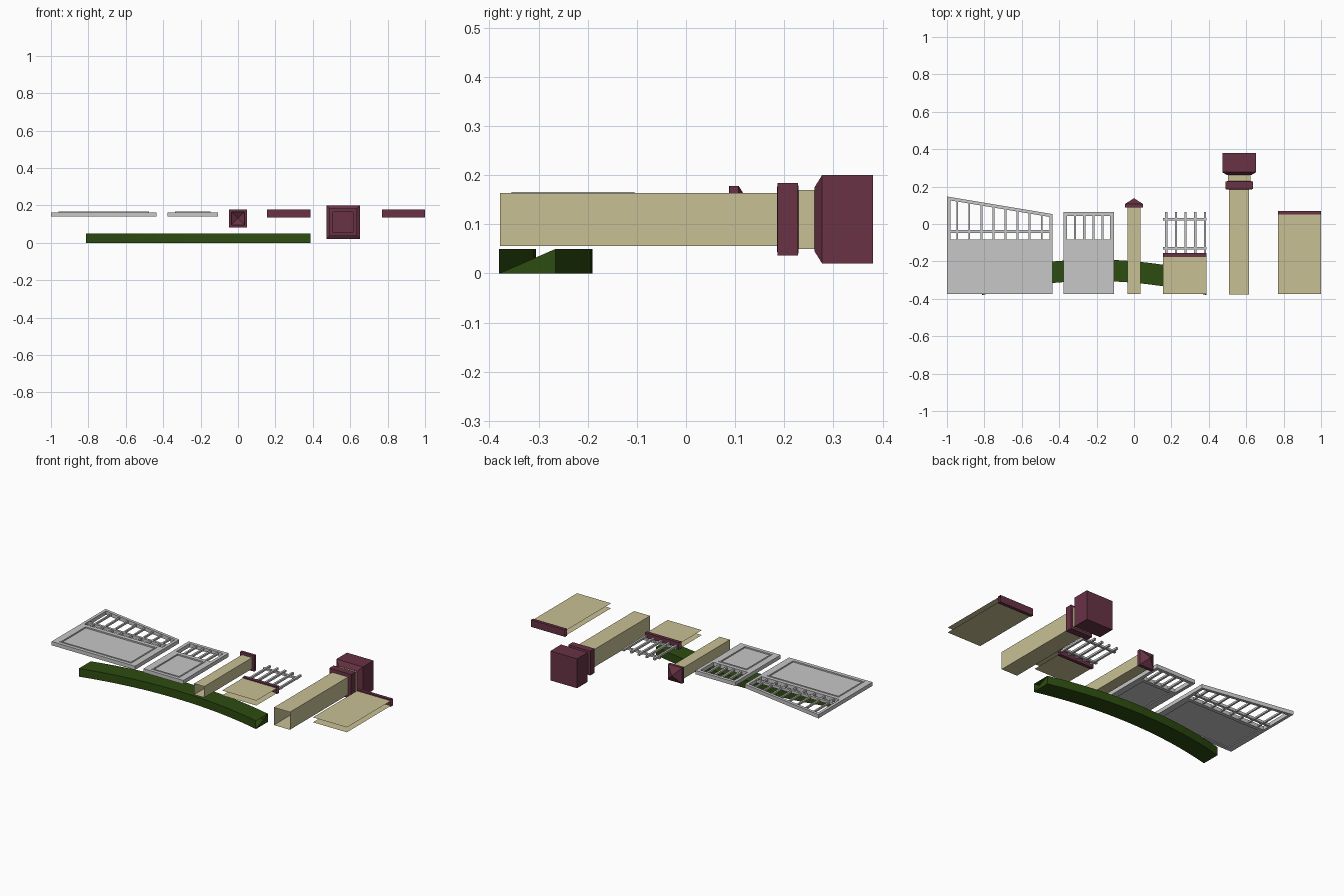
import bpy, bmesh, math
from mathutils import Vector

if "Cube" in bpy.data.objects:
    bpy.data.objects.remove(bpy.data.objects["Cube"])


def material(name, rgb):
    m = bpy.data.materials.new(name)
    m.diffuse_color = (*rgb, 1)
    m.use_nodes = True
    m.node_tree.nodes["Principled BSDF"].inputs["Base Color"].default_value = m.diffuse_color
    return m


STONE = material("sandstone", (0.58, 0.53, 0.30))
PLUM = material("plum", (0.14, 0.032, 0.06))
GREEN = material("dark green", (0.026, 0.072, 0.005))
GREY = material("light grey", (0.57, 0.57, 0.57))


def finish(name, bm, mat):
    me = bpy.data.meshes.new(name)
    bm.to_mesh(me)
    bm.free()
    me.materials.append(mat)
    ob = bpy.data.objects.new(name, me)
    bpy.context.collection.objects.link(ob)
    return ob


def add_prism(bm, pts, z0, z1):
    """Extrude a counter-clockwise xy outline from z0 to z1."""
    lo = [bm.verts.new((x, y, z0)) for x, y in pts]
    hi = [bm.verts.new((x, y, z1)) for x, y in pts]
    n = len(pts)
    bm.faces.new(lo[::-1])
    bm.faces.new(hi)
    for i in range(n):
        j = (i + 1) % n
        bm.faces.new((lo[i], lo[j], hi[j], hi[i]))


def add_box(bm, x0, x1, y0, y1, z0, z1):
    add_prism(bm, [(x0, y0), (x1, y0), (x1, y1), (x0, y1)], z0, z1)


def shell(name, mat, x0, x1, y0, y1, z0, z1, open_dirs):
    """Box with the faces pointing along open_dirs removed."""
    bm = bmesh.new()
    add_box(bm, x0, x1, y0, y1, z0, z1)
    bm.normal_update()
    gone = [f for f in bm.faces
            if any(f.normal.dot(Vector(d)) > 0.9 for d in open_dirs)]
    bmesh.ops.delete(bm, geom=gone, context='FACES')
    return finish(name, bm, mat)


def lathe_square(name, mat, cx, cz, rings, cap=True):
    """Square sections (y, half width) lofted along y, open at the start."""
    bm = bmesh.new()
    prev = None
    for y, r in rings:
        ring = [bm.verts.new((cx + a * r, y, cz + b * r))
                for a, b in ((-1, -1), (-1, 1), (1, 1), (1, -1))]
        if prev:
            for i in range(4):
                j = (i + 1) % 4
                bm.faces.new((prev[i], prev[j], ring[j], ring[i]))
        prev = ring
    if cap:
        bm.faces.new(prev)
    bmesh.ops.remove_doubles(bm, verts=bm.verts, dist=1e-4)
    bmesh.ops.recalc_face_normals(bm, faces=bm.faces)
    return finish(name, bm, mat)


BOTTOM, TOP, LEFT, RIGHT = (0, -1, 0), (0, 1, 0), (-1, 0, 0), (1, 0, 0)
ZB, ZF = 0.14, 0.163      # back and front of the gates


# curved green beam, with half-open ends
def beam(cx=-0.212, half=0.6, sag=0.075, steps=16):
    bm = bmesh.new()
    radius = (half * half + sag * sag) / (2 * sag)
    rings = []
    for i in range(steps + 1):
        x = -half + 2 * half * i / steps
        d = math.sqrt(radius * radius - x * x) - radius
        rings.append([bm.verts.new((cx + x, y + d, z)) for y, z in
                      ((-0.305, 0), (-0.19, 0), (-0.19, 0.05), (-0.305, 0.05))])
    for a, b in zip(rings, rings[1:]):
        for i in range(4):
            j = (i + 1) % 4
            bm.faces.new((a[i], a[j], b[j], b[i]))
    for r in (rings[0], rings[-1]):
        bm.faces.new(r[:3])
    bmesh.ops.recalc_face_normals(bm, faces=bm.faces)
    finish("curved_beam", bm, GREEN)


beam()


# gates: solid lower panel with moulding, barred upper part, slanted top
def gate(name, x0, x1, top_l, top_r, w, bars, bar_w, mid_rail=None):
    def top(x):
        return top_l + (top_r - top_l) * (x - x0) / (x1 - x0)

    y0, y1 = -0.375, -0.083
    px0, px1, py0, py1 = x0 + 0.04, x1 - 0.04, -0.355, -0.105
    bm = bmesh.new()
    # frame around the panel
    add_box(bm, x0, px0, y0, y1, ZB, ZF)
    add_box(bm, px1, x1, y0, y1, ZB, ZF)
    add_box(bm, px0, px1, y0, py0, ZB, ZF)
    add_box(bm, px0, px1, py1, y1, ZB, ZF)
    # upper stiles and top rail
    for a, b in ((x0, x0 + w), (x1 - w, x1)):
        add_prism(bm, [(a, y1), (b, y1), (b, top(b)), (a, top(a))], ZB, ZF)
    a, b = x0 + w, x1 - w
    add_prism(bm, [(a, top(a) - w), (b, top(b) - w), (b, top(b)), (a, top(a))], ZB, ZF)
    finish(name + "_frame", bm, GREY)

    bm = bmesh.new()
    add_box(bm, px0, px1, py0, py1, 0.146, 0.158)
    m = 0.008
    add_box(bm, px0, px0 + m, py0, py1, 0.158, 0.166)
    add_box(bm, px1 - m, px1, py0, py1, 0.158, 0.166)
    add_box(bm, px0 + m, px1 - m, py0, py0 + m, 0.158, 0.166)
    add_box(bm, px0 + m, px1 - m, py1 - m, py1, 0.158, 0.166)
    finish(name + "_panel", bm, GREY)

    bm = bmesh.new()
    for x in bars:
        add_box(bm, x - bar_w / 2, x + bar_w / 2, y1, top(x) - w * 0.8, 0.146, 0.157)
    if mid_rail is not None:
        add_box(bm, x0 + w, x1 - w, mid_rail - 0.007, mid_rail + 0.007, 0.144, 0.16)
    finish(name + "_bars", bm, GREY)


gate("large_gate", -1.0, -0.435, 0.147, 0.053, 0.018,
     [-0.945 + 0.0645 * i for i in range(8)], 0.01, -0.04)
gate("small_gate", -0.378, -0.108, 0.063, 0.063, 0.02,
     [-0.315 + 0.049 * i for i in range(4)], 0.012)

# thin gate post: hollow shaft with pyramid cap
lathe_square("thin_post", STONE, 0.0, 0.13, [(-0.375, 0.034), (0.09, 0.034)], cap=False)
lathe_square("thin_post_cap", PLUM, 0.0, 0.13,
             [(0.087, 0.034), (0.088, 0.048), (0.107, 0.048), (0.138, 0.0)], cap=False)


# hollow wall panels with open ends and a coping strip
def wall(name, x0, x1, top):
    shell(name, STONE, x0, x1, -0.375, top, 0.142, 0.172, (BOTTOM, TOP, LEFT, RIGHT))
    shell(name + "_coping", PLUM, x0, x1, top, top + 0.02, 0.136, 0.179, (LEFT, RIGHT))


wall("low_wall", 0.155, 0.387, -0.176)
wall("high_wall", 0.77, 1.0, 0.05)

# railing above the low wall
bm = bmesh.new()
for i in range(5):
    x = 0.172 + 0.052 * i
    add_box(bm, x - 0.006, x + 0.006, -0.156, 0.064, 0.151, 0.163)
for y in (-0.13, 0.026):
    add_box(bm, 0.155, 0.387, y - 0.006, y + 0.006, 0.149, 0.161)
finish("railing", bm, GREY)

# large pillar: hollow shaft, band, neck and heavy cap
PX, PZ = 0.562, 0.11
lathe_square("pillar_shaft", STONE, PX, PZ, [(-0.378, 0.054), (0.186, 0.054)], cap=False)
lathe_square("pillar_band", PLUM, PX, PZ,
             [(0.185, 0.054), (0.186, 0.074), (0.228, 0.074), (0.229, 0.06)])
lathe_square("pillar_neck", STONE, PX, PZ, [(0.228, 0.06), (0.265, 0.06)], cap=False)
lathe_square("pillar_cap", PLUM, PX, PZ,
             [(0.261, 0.06), (0.262, 0.066), (0.277, 0.09), (0.38, 0.09)])
